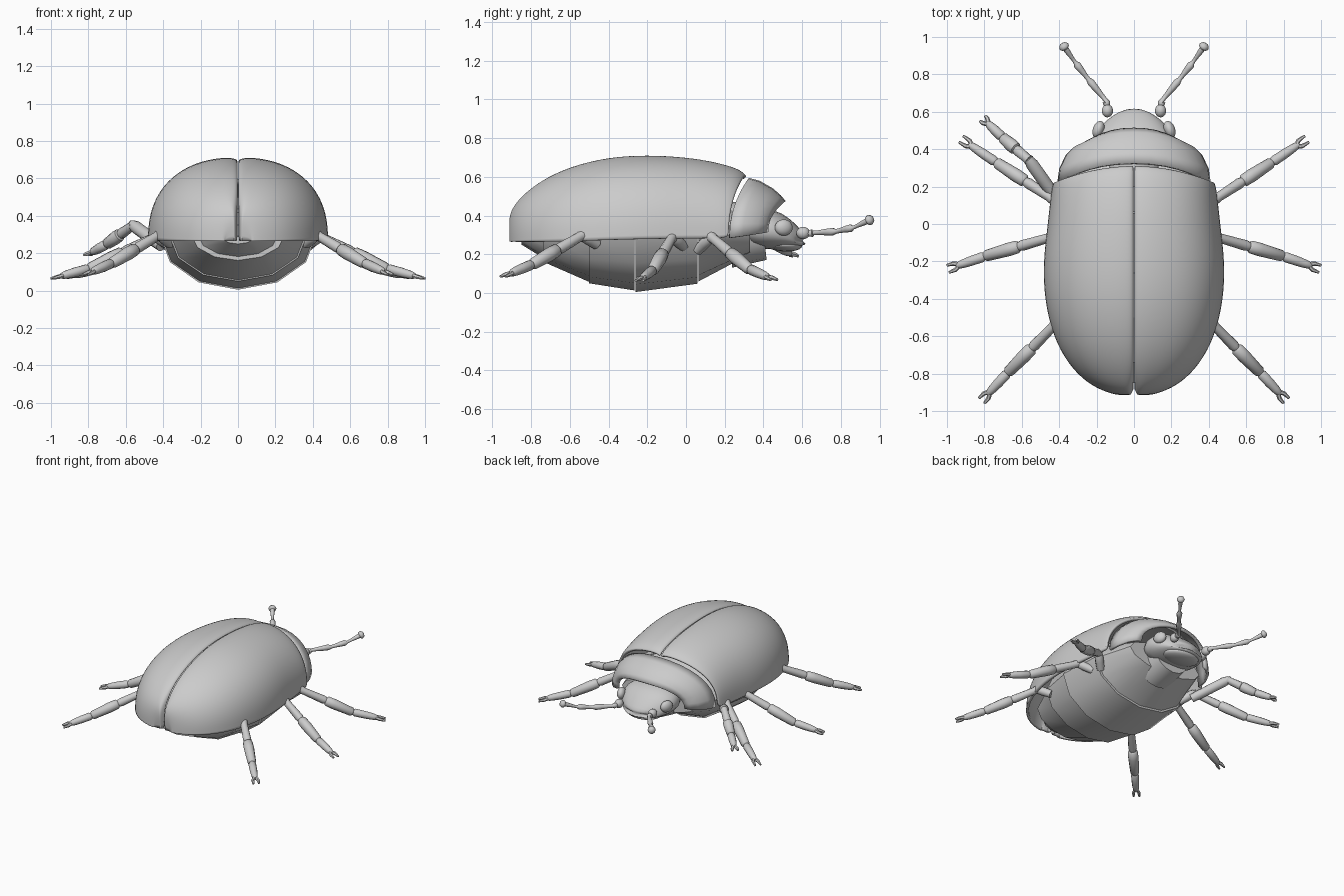
import bpy, bmesh, math
from mathutils import Vector

if "Cube" in bpy.data.objects:
    bpy.data.objects.remove(bpy.data.objects["Cube"])


def finish(ob, angle=35, subsurf=0, thick=0, mirror=False):
    if mirror:
        ob.modifiers.new("mirror", 'MIRROR').use_axis[0] = True
    if subsurf:
        m = ob.modifiers.new("smooth", 'SUBSURF')
        m.levels = m.render_levels = subsurf
    if thick:
        m = ob.modifiers.new("thickness", 'SOLIDIFY')
        m.thickness, m.offset = thick, -1
    bpy.ops.object.select_all(action='DESELECT')
    ob.select_set(True)
    bpy.context.view_layer.objects.active = ob
    bpy.ops.object.shade_smooth_by_angle(angle=math.radians(angle))
    return ob


def loft(name, rows, closed=True, up=False):
    """Skin rows of points; closed rows become capped tubes."""
    bm = bmesh.new()
    vs = [[bm.verts.new(p) for p in row] for row in rows]
    n = len(rows[0])
    for a, b in zip(vs, vs[1:]):
        for i in range(n if closed else n - 1):
            j = (i + 1) % n
            bm.faces.new((a[i], a[j], b[j], b[i]))
    if closed:
        bm.faces.new(vs[0][::-1])
        bm.faces.new(vs[-1])
    bmesh.ops.remove_doubles(bm, verts=bm.verts, dist=0.0005)
    bmesh.ops.recalc_face_normals(bm, faces=bm.faces)
    if up and sum(f.normal.z * f.calc_area() for f in bm.faces) < 0:
        bmesh.ops.reverse_faces(bm, faces=bm.faces)
    me = bpy.data.meshes.new(name)
    bm.to_mesh(me)
    bm.free()
    ob = bpy.data.objects.new(name, me)
    bpy.context.collection.objects.link(ob)
    return ob


def tube(name, pts, radii, sides=10, mirror=True, angle=50):
    pts = [Vector(p) for p in pts]
    rows = []
    for i, (p, r) in enumerate(zip(pts, radii)):
        d = (pts[min(i + 1, len(pts) - 1)] - pts[max(i - 1, 0)]).normalized()
        u = d.cross(Vector((0, 0, 1))).normalized()
        v = u.cross(d)
        rows.append([p + r * (math.cos(a) * u + math.sin(a) * v)
                     for a in (math.tau * k / sides for k in range(sides))])
    return finish(loft(name, rows), angle, mirror=mirror)


def ball(name, loc, size, rot=(0, 0, 0), mirror=False):
    bpy.ops.mesh.primitive_uv_sphere_add(segments=20, ring_count=12, location=loc, rotation=rot)
    ob = bpy.context.object
    ob.name, ob.scale = name, size
    bpy.ops.object.transform_apply(location=True, rotation=True, scale=True)
    return finish(ob, 60, mirror=mirror)


# Wing cases: one domed shell, mirrored, with a sunken seam
stations = [(.31, .43, .612, .29), (.28, .44, .645, .285), (.15, .452, .682, .283),
            (0, .465, .706, .282), (-.2, .485, .718, .28), (-.4, .48, .707, .275),
            (-.6, .433, .658, .268), (-.75, .352, .585, .265), (-.85, .252, .505, .265),
            (-.9, .15, .44, .265), (-.918, .07, .38, .265)]
rows = []
for y, w, zt, zb in stations:
    fade = min(1, max(0, (y + .2) / .48))
    rear = min(1, max(0, (-y - .8) / .1))
    row = [(.003, y + .03 * rear, zt - .022), (.012, y + .01 * rear, zt - .006)]
    for k in range(1, 13):
        a = math.pi / 2 * (1 - k / 12)
        x = max(.018, w * max(0, math.cos(a)) ** .87)
        z = zb + (zt - zb) * max(0, math.sin(a)) ** .87
        row.append((x, y - .09 * fade * (x / w) ** 2, z))
    rows.append(row)
rows.append([(x, y + .012, .265) for x, y, z in rows[-1]])
shell = loft("wing_cases", rows, closed=False, up=True)
m = shell.modifiers.new("mirror", 'MIRROR')
m.use_mirror_merge = False
finish(shell, 60, subsurf=2, thick=.018)

# Thorax shield: faceted shell behind the head
rows = []
for y, w, zt, drop in [(.325, .41, .595, .10), (.38, .40, .58, .085), (.45, .365, .54, .08),
                       (.49, .325, .505, .08), (.515, .285, .475, .09)]:
    row = []
    for k in range(17):
        a = math.pi * k / 16
        c, s = math.cos(a), max(0, math.sin(a))
        zb = .285 + .03 * (y - .325) / .19
        row.append((math.copysign(w * abs(c) ** .9, c), y - drop * c * c, zb + (zt - zb) * s ** .9))
    rows.append(row)
finish(loft("thorax_shield", rows, closed=False, up=True), 40, thick=.02)

# Belly: overlapping twelve-sided segments
for i, (y0, x0, h0, y1, x1, h1) in enumerate([
        (.33, .31, .10, .065, .385, .24), (.06, .40, .252, -.26, .42, .295),
        (-.265, .412, .287, -.5, .37, .25), (-.5, .362, .243, -.74, .25, .138),
        (-.72, .235, .13, -.85, .10, .05)]):
    rows = [[(rx * math.cos(math.tau * k / 12), y,
              .3 + math.sin(math.tau * k / 12) * (h if k > 6 else min(h, .2)))
             for k in range(12)] for y, rx, h in ((y0, x0, h0), (y1, x1, h1))]
    finish(loft(f"belly_segment_{i + 1}", rows), 35)

# Head, neck, jaw and eyes
rows = []
for y, w, zt, zb in [(.33, .17, .42, .23), (.42, .215, .44, .225), (.50, .215, .415, .228),
                     (.56, .185, .365, .236), (.605, .15, .315, .243), (.628, .11, .285, .255)]:
    row = []
    for k in range(20):
        a = math.tau * k / 20
        c, s = math.cos(a), math.sin(a)
        row.append((math.copysign(w * abs(c) ** .85, c), y - .05 * c * c,
                    (zt + zb) / 2 + (zt - zb) / 2 * math.copysign(abs(s) ** .85, s)))
    rows.append(row)
finish(loft("head", rows), 50, subsurf=1)
tube("neck", [(0, .22, .3), (0, .4, .32)], [.17, .15], sides=16, mirror=False)
ball("jaw", (0, .5, .25), (.14, .10, .035), (-.08, 0, 0))
ball("eye", (.19, .505, .338), (.03, .048, .042), (0, 0, .35), mirror=True)

# Antennae: beaded stalks ending in clubs
ball("antenna_socket", (.142, .605, .31), (.03, .035, .032), mirror=True)
guide = [Vector(p) for p in ((.14, .61, .305), (.15, .66, .31), (.245, .775, .318),
                             (.315, .865, .338), (.375, .95, .378))]
pts, radii = [], []
for i, (a, b) in enumerate(zip(guide, guide[1:])):
    for t, r in ((0, .012), (.25, .013), (.6, .018), (.85, .02)):
        pts.append(a.lerp(b, t))
        radii.append(r if i < 3 else r * .8)
pts += [guide[-1] + (guide[-1] - guide[-2]) * t for t in (-.1, 0, .12, .17)]
radii += [.025, .028, .02, .006]
tube("antenna", pts, radii)

# Legs: thigh, stepped shin and a forked foot
SHIN = [(0, .03), (.05, .025), (.27, .029), (.3, .024), (.315, .034), (.4, .036), (.6, .03),
        (.62, .021), (.64, .027), (.76, .026), (.84, .023), (.88, .02), (.91, .012)]


def leg(name, base, knee, mid, foot, mirror=True, thigh=.03):
    base, knee, mid, foot = map(Vector, (base, knee, mid, foot))

    def at(t):
        return knee.lerp(mid, t / .6) if t < .6 else mid.lerp(foot, (t - .6) / .4)
    tube(name + "_thigh", [base, base.lerp(knee, .5), base.lerp(knee, .9), knee + (knee - base) * .05],
         [thigh * .9, thigh, thigh, thigh * .7], mirror=mirror)
    tube(name + "_shin", [at(t) for t, r in SHIN], [r for t, r in SHIN], mirror=mirror)
    d = (foot - mid).normalized()
    side = d.cross(Vector((0, 0, 1))).normalized()
    for k, s in (("inner", -1), ("outer", 1)):
        a = at(.87)
        tube(f"{name}_{k}_claw", [a, a + d * .035 + side * s * .018, foot + side * s * .02],
             [.013, .012, .007], sides=6, mirror=mirror)


leg("front_leg", (.35, .06, .22), (.43, .13, .29), (.73, .325, .125), (.925, .455, .068))
leg("middle_leg", (.36, -.01, .24), (.44, -.07, .29), (.79, -.17, .12), (.995, -.24, .065))
leg("hind_leg", (.36, -.46, .25), (.42, -.535, .298), (.67, -.79, .15), (.815, -.945, .085))
leg("raised_leg", (-.41, .13, .24), (-.56, .34, .35), (-.70, .46, .25), (-.81, .565, .19),
    mirror=False, thigh=.034)
